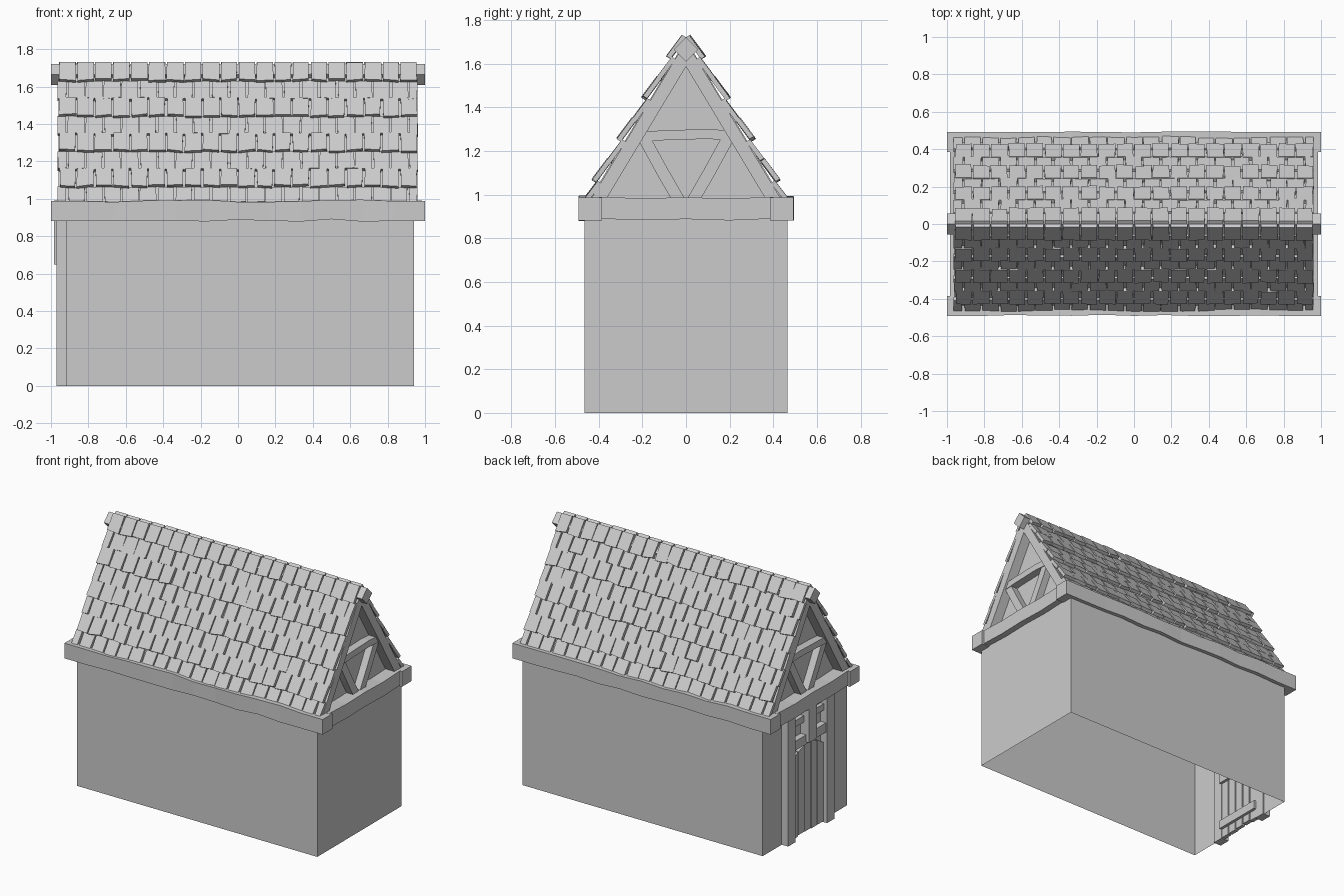
import bpy, math, random
from mathutils import Vector

if "Cube" in bpy.data.objects:
    bpy.data.objects.remove(bpy.data.objects["Cube"])

random.seed(4)


def mesh(name, verts, faces):
    me = bpy.data.meshes.new(name)
    me.from_pydata([tuple(v) for v in verts], [], faces)
    me.update()
    ob = bpy.data.objects.new(name, me)
    bpy.context.collection.objects.link(ob)
    # consistent outward normals
    import bmesh
    bm = bmesh.new()
    bm.from_mesh(me)
    bmesh.ops.recalc_face_normals(bm, faces=bm.faces)
    bm.to_mesh(me)
    bm.free()
    return ob


def loft(name, sections):
    """Join a run of four-cornered sections into a capped beam."""
    verts = [v for sec in sections for v in sec]
    n = len(sections)
    faces = [(0, 1, 2, 3), tuple(range(4 * n - 4, 4 * n))]
    for i in range(n - 1):
        for k in range(4):
            a, b = 4 * i + k, 4 * i + (k + 1) % 4
            faces.append((a, b, b + 4, a + 4))
    return mesh(name, verts, faces)


def box(name, x, y, z):
    return loft(name, [[(x[0], y[0], c), (x[1], y[0], c), (x[1], y[1], c), (x[0], y[1], c)] for c in z])


def bar(name, pts, width, x0, x1):
    """Timber following a polyline of (y, z) points, between two x depths."""
    secs = []
    for i, (y, z) in enumerate(pts):
        a, b = pts[max(i - 1, 0)], pts[min(i + 1, len(pts) - 1)]
        d = math.hypot(b[0] - a[0], b[1] - a[1])
        ny, nz = -(b[1] - a[1]) / d * width / 2, (b[0] - a[0]) / d * width / 2
        secs.append([(x0, y - ny, z - nz), (x1, y - ny, z - nz), (x1, y + ny, z + nz), (x0, y + ny, z + nz)])
    return loft(name, secs)


# Walls: open-bottomed shell with a doorway in the left end
XL, XR, W, H = -0.92, 0.94, 0.465, 0.9
mesh("side_and_right_walls",
     [(XL, -W, 0), (XR, -W, 0), (XR, W, 0), (XL, W, 0), (XL, -W, H), (XR, -W, H), (XR, W, H), (XL, W, H)],
     [(0, 1, 5, 4), (1, 2, 6, 5), (2, 3, 7, 6)])
D, DH = 0.2, 0.54
mesh("door_wall",
     [(XL, -W, 0), (XL, -D, 0), (XL, -D, DH), (XL, D, DH), (XL, D, 0), (XL, W, 0), (XL, W, H), (XL, -W, H)],
     [(0, 1, 2, 3, 4, 5, 6, 7)])

# Door frame
for s, side in ((1, "back"), (-1, "front")):
    box("door_post_" + side, (-0.97, -0.91), sorted((s * 0.175, s * 0.255)), (0, 0.89))
box("door_lintel", (-0.962, -0.92), (-0.18, 0.18), (0.635, 0.70))
box("transom_rail", (-0.945, -0.92), (-0.18, 0.18), (0.785, 0.83))
box("transom_bracket", (-0.985, -0.92), (-0.045, 0.045), (0.65, 0.89))

# Planked door with arched top and ledges
N, PW = 5, 0.36 / 5
for i in range(N):
    a = -0.18 + i * PW + 0.004
    b = a + PW - 0.008
    x0 = -0.94 - random.uniform(0, 0.006)
    top = [0.625 - 0.07 * (y / 0.18) ** 2 for y in (a, b)]
    low = random.uniform(0.005, 0.02)
    loft("door_plank_%d" % i, [[(x, a, low), (x, b, low), (x, b, top[1]), (x, a, top[0])] for x in (x0, -0.915)])
for z in (0.07, 0.42):
    box("door_ledge", (-0.915, -0.895), (-0.18, 0.18), (z, z + 0.06))

# Wavy eave beams along both sides
for s, side in ((1, "back"), (-1, "front")):
    secs = []
    for i in range(13):
        x = -1 + i / 6
        mid = 0 if i in (0, 1, 11, 12) else 1
        zt = 0.988 + mid * random.uniform(-0.008, 0.008)
        zb = 0.882 + mid * random.uniform(-0.004, 0.01)
        yo = s * (0.492 + mid * random.uniform(-0.007, 0.003))
        secs.append([(x, s * 0.385, zb), (x, yo, zb), (x, yo, zt), (x, s * 0.385, zt)])
    loft("eave_beam_" + side, secs)

# Timber-framed gables
for s, end in ((1, "right"), (-1, "left")):
    X = lambda v: s * v
    mesh("gable_panel_" + end, [(X(0.89), -0.45, 0.95), (X(0.89), 0.45, 0.95), (X(0.89), 0, 1.69)], [(0, 1, 2)])
    bar("tie_beam_" + end, [(-0.4, 0.94), (-0.2, 0.933), (0, 0.938), (0.2, 0.932), (0.4, 0.94)], 0.1, X(0.88), X(0.985))
    bar("collar_" + end, [(-0.22, 1.265), (-0.1, 1.272), (0.1, 1.278), (0.22, 1.27)], 0.045, X(0.88), X(0.945))
    for t in (1, -1):
        bar("rafter_" + end, [(0, 1.645), (t * 0.405, 0.972)], 0.06, X(0.87), X(0.96))
        bar("brace_" + end, [(t * 0.03, 0.97), (t * 0.105, 1.10), (t * 0.19, 1.255)], 0.055, X(0.88), X(0.94))

# Diamond ridge beam
r = 0.056
loft("ridge_beam", [[(x, 0, 1.665 - r), (x, r, 1.665), (x, 0, 1.665 + r), (x, -r, 1.665)] for x in (-1, 1)])

# Roof decks and staggered shingles
CO, SI = 0.517, 0.856
ROWS, COLS, PITCH, STEP = 8, 20, 0.096, 0.1104
for s, side in ((1, "back"), (-1, "front")):
    bar("roof_deck_" + side, [(0, 1.69), (s * 0.445, 0.955)], 0.02, -0.945, 0.945)
    verts, faces = [], []
    for row in range(ROWS):
        odd = row % 2
        for col in range(COLS + odd):
            x0 = -0.96 + (col - odd * 0.5) * PITCH
            a = max(x0 + random.uniform(0.002, 0.007), -0.965)
            b = min(x0 + PITCH - random.uniform(0.002, 0.007), 0.96)
            top = row * STEP - 0.018
            end = min(0.101 + row * STEP, 0.862)
            lift = (0.031 if not odd else 0.018) + random.uniform(-0.003, 0.003)
            base = len(verts)
            ends = [end + random.uniform(-0.012, 0.004) for _ in range(2)]
            skew = [random.uniform(-0.004, 0.004) for _ in range(2)]
            for drop in (0.022, 0):  # underside then top face
                for x, t, n in ((a, top, lift), (b, top, lift),
                                (b + skew[0], ends[0], lift + 0.011), (a + skew[1], ends[1], lift + 0.011)):
                    m = n - drop
                    verts.append((x, s * (t * CO + m * SI), 1.70 - t * SI + m * CO))
            for f in ((0, 1, 2, 3), (4, 5, 6, 7), (0, 1, 5, 4), (1, 2, 6, 5), (2, 3, 7, 6), (3, 0, 4, 7)):
                faces.append(tuple(base + k for k in f))
    mesh("shingles_" + side, verts, faces)
